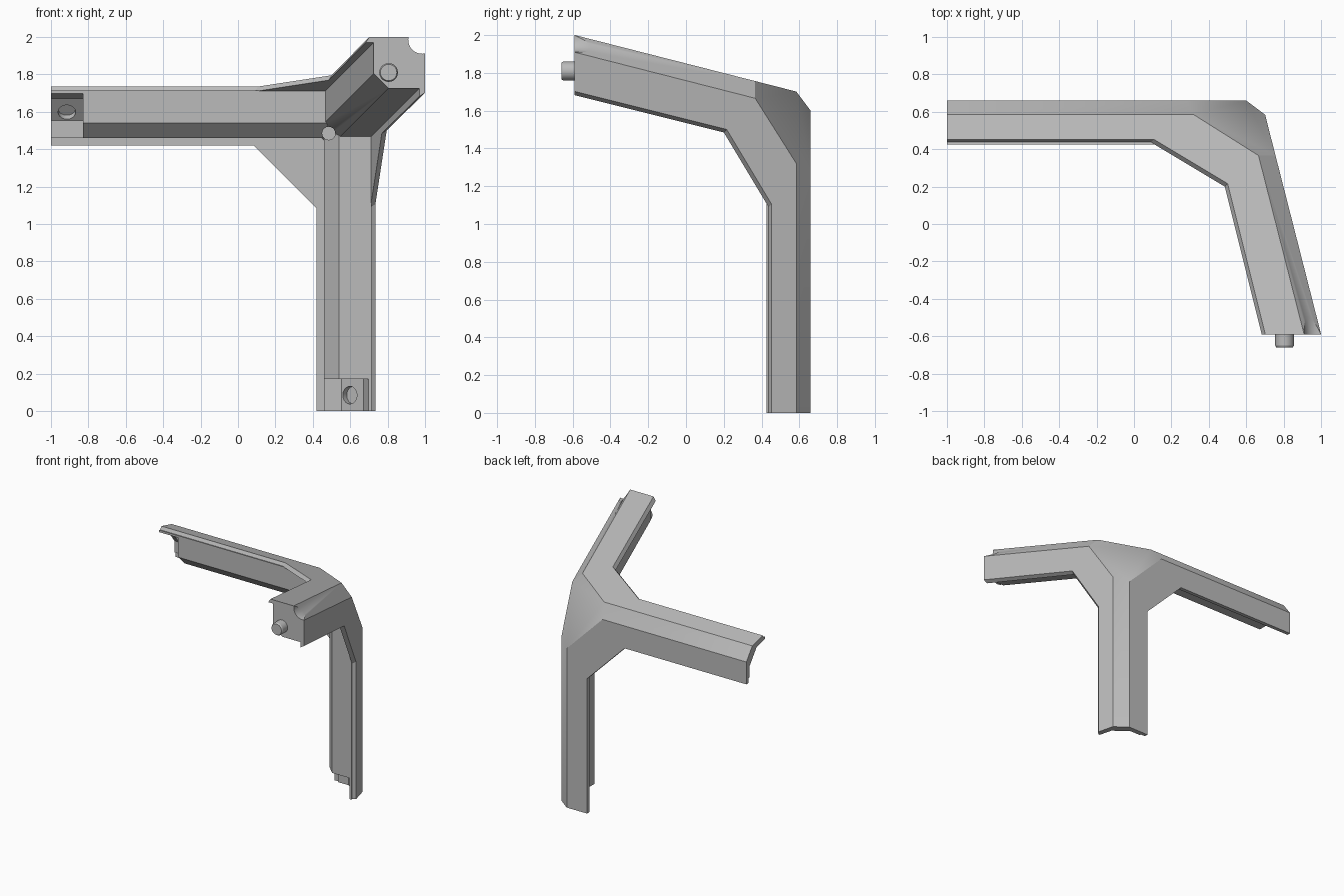
import bpy, bmesh
from mathutils import Vector

cube = bpy.data.objects.get("Cube")
if cube:
    bpy.data.objects.remove(cube, do_unlink=True)

grey = bpy.data.materials.new("mid_grey")
grey.use_nodes = True
grey.diffuse_color = (0.5, 0.5, 0.5, 1)
grey.node_tree.nodes["Principled BSDF"].inputs["Base Color"].default_value = (0.5, 0.5, 0.5, 1)

LIFT = Vector((0, 0, 1))   # shapes are drawn with the corner heights equal in x and z
SLOPE = 0.255              # lean of the forward arm
FACE = 0.85                # top and side faces: height = FACE - SLOPE * y


def add_object(name, bm):
    bmesh.ops.translate(bm, verts=bm.verts, vec=LIFT)
    bmesh.ops.recalc_face_normals(bm, faces=bm.faces)
    mesh = bpy.data.meshes.new(name)
    bm.to_mesh(mesh)
    bm.free()
    mesh.materials.append(grey)
    ob = bpy.data.objects.new(name, mesh)
    bpy.context.collection.objects.link(ob)
    return ob


def swap(p):
    """Mirror across the diagonal plane: exchange x and height."""
    return (p[2], p[1], p[0])


def convex(name, planes, size, mirrored=False):
    """Solid kept where normal . point <= limit for each plane."""
    bm = bmesh.new()
    bmesh.ops.create_cube(bm, size=size)
    for normal, limit in planes:
        n = Vector(swap(normal) if mirrored else normal)
        cut = bmesh.ops.bisect_plane(
            bm, geom=bm.verts[:] + bm.edges[:] + bm.faces[:], dist=1e-6,
            plane_co=n * (limit / n.length_squared), plane_no=n, clear_outer=True)
        edges = [e for e in cut["geom_cut"] if isinstance(e, bmesh.types.BMEdge)]
        if edges:
            bmesh.ops.contextual_create(bm, geom=edges)
    return add_object(name, bm)


def plate(name, points, direction, mirrored=False):
    """Flat outline swept along a direction."""
    bm = bmesh.new()
    pts = [Vector(swap(p) if mirrored else p) for p in points]
    face = bm.faces.new([bm.verts.new(p) for p in pts])
    move = Vector(swap(direction) if mirrored else direction)
    new = bmesh.ops.extrude_face_region(bm, geom=[face], use_keep_orig=True)["geom"]
    bmesh.ops.translate(bm, vec=move, verts=[v for v in new if isinstance(v, bmesh.types.BMVert)])
    return add_object(name, bm)


def cylinder(name, start, end, r1, r2=None, mirrored=False):
    a, b = (Vector(swap(p) if mirrored else p) for p in (start, end))
    bm = bmesh.new()
    bmesh.ops.create_cone(bm, cap_ends=True, segments=32, radius1=r1, radius2=r2 or r1,
                          depth=(b - a).length)
    bmesh.ops.rotate(bm, verts=bm.verts, matrix=(b - a).to_track_quat('Z', 'Y').to_matrix())
    bmesh.ops.translate(bm, verts=bm.verts, vec=(a + b) / 2)
    return add_object(name, bm)


# Outer chamfered hull of the corner
hull = convex("hull", [
    ((0, SLOPE, 1), FACE), ((1, SLOPE, 0), FACE), ((0, 1, 0), 0.66),
    ((0, 0.8, 0.6), 0.888), ((0.6, 0.8, 0), 0.888), ((1, 0.51, 1), 1.609),
    ((1, 1.84, 1), 2.096),
    ((-1, 0, 0), 1), ((0, 0, -1), 1), ((0, -1, 0), 0.59)], 4)

# Solid cores of the three arms
arm = [((0, -1, 0), -0.425), ((0, 0, -1), -0.46), ((0, -1, -1), -0.965),
       ((0, SLOPE, 1), FACE - 0.028)]
left_core = convex("side_core", arm, 2.6)
down_core = convex("down_core", arm, 2.7, True)
front_core = convex("front_core", [
    ((-1, -SLOPE, 0), -0.575), ((0, -SLOPE, -1), -0.575), ((-1, -0.51, -1), -1.23)], 2.8)

# Thin gusseted plates joining neighbouring arms
top_outline = [(-1.5, 0.437), (0.09, 0.437), (0.485, 0.2), (0.735, -0.8), (1.5, -0.8),
               (1.5, 1), (-1.5, 1)]
top_points = [(x, y, FACE - 0.03 - SLOPE * y) for x, y in top_outline]
lean = (0.036, 0.036, 0.06)
top_plate = plate("top_plate", top_points, lean)
side_plate = plate("side_plate", top_points, lean, True)
back_outline = [(-1.6, 0.42), (0.085, 0.42), (0.42, 0.085), (0.42, -1.6), (1.6, -1.6),
                (1.6, 1.6), (-1.6, 1.6)]
back_plate = plate("back_plate", [(x, 0.63, z) for x, z in back_outline], (0, 0.4, 0))

# Pockets and screw holes at the arm ends, notch and corner hole
cutters = []
for mirrored in (False, True):
    cutters.append(convex("end_pocket", [
        ((1, 0, 0), -0.83), ((0, 1, 0), 0.618), ((0, SLOPE, 1), FACE - 0.045),
        ((0, 0.8, 0.6), 0.826), ((0, 0, -1), -0.457), ((0, -1, 0), -0.3)], 3, mirrored))
    cutters.append(cylinder("screw_hole", (-0.915, 0.5, 0.535), (-0.915, 0.612, 0.619),
                            0.047, mirrored=mirrored))
cutters.append(cylinder("end_notch", (0.985, -0.8, 0.985), (0.985, -0.3, 0.985), 0.075))
cutters.append(cylinder("corner_hole", (0.485, 0.3, 0.485), (0.485, 0.58, 0.485), 0.035))

# Join, trim and cut the bracket
body = left_core
joined = [down_core, front_core, top_plate, side_plate, back_plate]
steps = [(o, 'UNION') for o in joined] + [(hull, 'INTERSECT')] + [(o, 'DIFFERENCE') for o in cutters]
for ob, operation in steps:
    mod = body.modifiers.new(ob.name, 'BOOLEAN')
    mod.object, mod.operation, mod.solver = ob, operation, 'EXACT'
evaluated = body.evaluated_get(bpy.context.evaluated_depsgraph_get())
result = bpy.data.meshes.new_from_object(evaluated)
body.modifiers.clear()
body.data = result
body.name = "corner_bracket"
for ob, _ in steps:
    bpy.data.objects.remove(ob, do_unlink=True)

# Locating peg on the forward arm
peg = cylinder("peg", (0.805, -0.55, 0.81), (0.805, -0.65, 0.81), 0.05)
peg_tip = cylinder("peg_tip", (0.805, -0.65, 0.81), (0.805, -0.66, 0.81), 0.05, 0.044)

bpy.ops.object.select_all(action='DESELECT')
for ob in (body, peg, peg_tip):
    ob.select_set(True)
bpy.context.view_layer.objects.active = body
bpy.ops.object.shade_smooth_by_angle()
